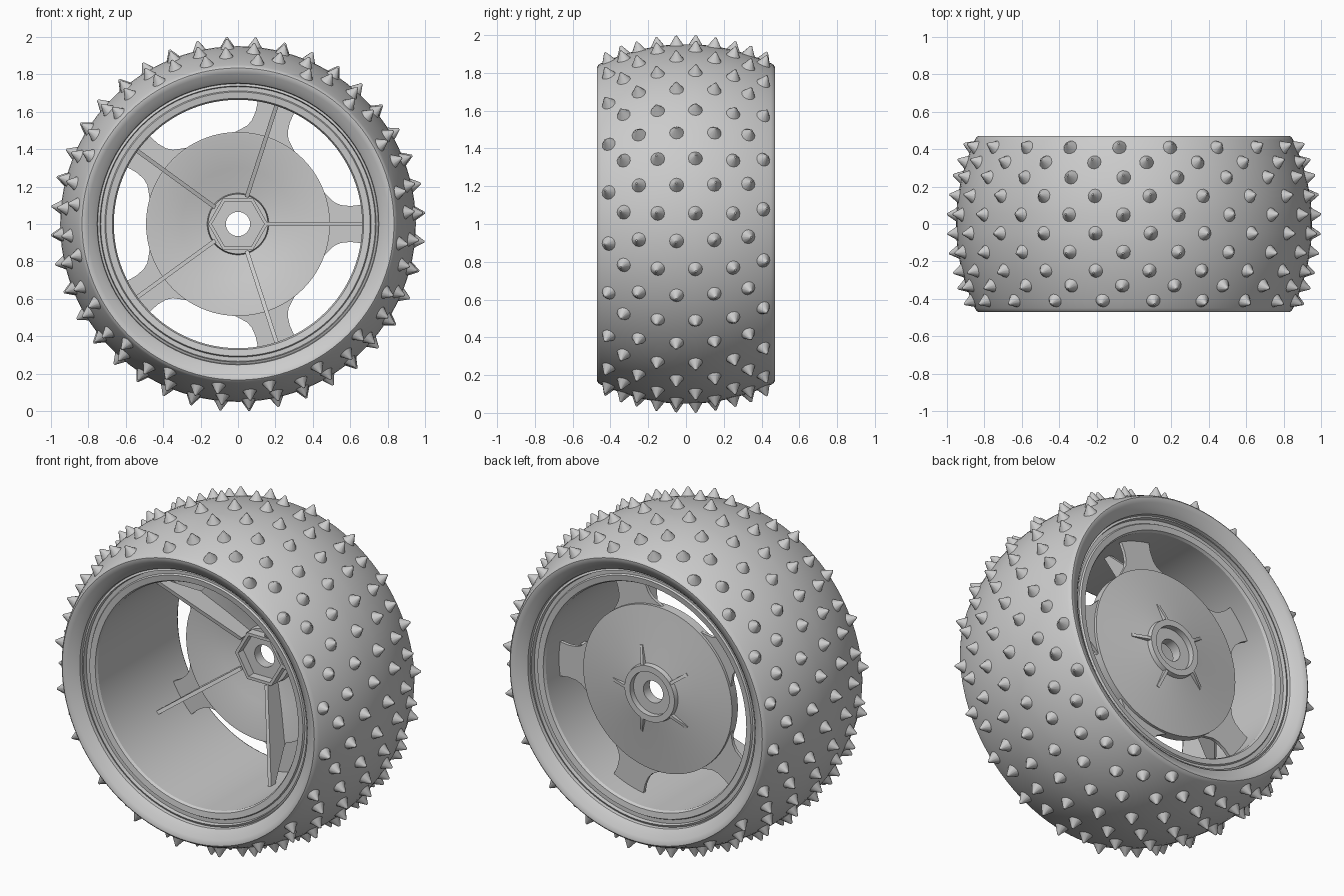
import bpy, bmesh
from math import sin, cos, pi, tau
from mathutils import Matrix, Vector

cube = bpy.data.objects.get("Cube")
if cube:
    bpy.data.objects.remove(cube)

grey = bpy.data.materials.new("plain_grey")
grey.use_nodes = True
colour = (0.6, 0.6, 0.6, 1)
grey.diffuse_color = colour
grey.node_tree.nodes["Principled BSDF"].inputs["Base Color"].default_value = colour

SPOKES = [k * tau / 5 for k in range(5)]


def place(r, t, y, a):
    """Radius, sideways offset and depth at angle a around the axle."""
    return Vector((r * cos(a) - t * sin(a), y, 1 + r * sin(a) + t * cos(a)))


def finish(name, bm, smooth=35):
    bmesh.ops.recalc_face_normals(bm, faces=bm.faces)
    mesh = bpy.data.meshes.new(name)
    bm.to_mesh(mesh)
    bm.free()
    mesh.materials.append(grey)
    obj = bpy.data.objects.new(name, mesh)
    bpy.context.collection.objects.link(obj)
    if smooth:
        bpy.ops.object.select_all(action='DESELECT')
        obj.select_set(True)
        bpy.context.view_layer.objects.active = obj
        bpy.ops.object.shade_smooth_by_angle(angle=smooth * pi / 180)


def lathe(name, profile, steps=96, smooth=35):
    """Revolve a closed (radius, depth) profile around the axle."""
    bm = bmesh.new()
    rings = [[bm.verts.new(place(r, 0, y, tau * i / steps)) for r, y in profile]
             for i in range(steps)]
    n = len(profile)
    for i in range(steps):
        a, b = rings[i], rings[(i + 1) % steps]
        for j in range(n):
            k = (j + 1) % n
            bm.faces.new((a[j], a[k], b[k], b[j]))
    finish(name, bm, smooth)


def five_plates(name, outline, low, high, upright):
    """Extrude an outline and repeat it at the five spoke angles."""
    bm = bmesh.new()
    for a in SPOKES:
        layers = []
        for d in (low, high):
            layers.append([bm.verts.new(place(r, d, s, a) if upright else place(r, s, d, a))
                           for r, s in outline])
        bm.faces.new(layers[0])
        bm.faces.new(layers[1][::-1])
        n = len(outline)
        for j in range(n):
            k = (j + 1) % n
            bm.faces.new((layers[0][j], layers[0][k], layers[1][k], layers[1][j]))
    finish(name, bm, 30)


def tread_radius(y):
    return 0.952 - 0.5 * y * y


def mirrored(profile):
    """Close a half profile by repeating it at negative depth."""
    return profile + [(r, -y) for r, y in reversed(profile)]


# Tyre: crowned tread, rounded shoulders, shallow sidewalls sloping in to the bead
side_wall = [(0.74, 0.34), (0.75, 0.40), (0.753, 0.42), (0.765, 0.432), (0.785, 0.446),
             (0.805, 0.46), (0.822, 0.469), (0.834, 0.47), (0.843, 0.463)]
crown = [(tread_radius(i * 0.05), i * 0.05) for i in range(9, 0, -1)]
lathe("tyre", mirrored(side_wall + crown))

# Spikes: ten staggered rows standing square to the tread
bm = bmesh.new()
count = 20
rows = [(-0.41, 0.12), (-0.33, -0.07), (-0.25, 0.09), (-0.15, -0.06), (-0.05, 0.095),
        (0.05, -0.06), (0.15, 0.09), (0.25, -0.06), (0.33, 0.075), (0.41, -0.09)]
for y, phase in rows:
    for i in range(count):
        a = pi / 2 - phase - tau * i / count
        normal = Vector((cos(a), y, sin(a))).normalized()
        turn = normal.to_track_quat('Z', 'Y').to_matrix().to_4x4()
        base = place(tread_radius(y), 0, y, a) + normal * 0.02
        bmesh.ops.create_cone(bm, cap_ends=True, segments=12, radius1=0.043, radius2=0.005,
                              depth=0.06, matrix=Matrix.Translation(base) @ turn)
finish("tread_spikes", bm, 40)

# Rim: stepped flanges on a straight barrel
lathe("rim", mirrored([(0.70, 0.33), (0.75, 0.37), (0.752, 0.40), (0.738, 0.407), (0.734, 0.385),
                       (0.712, 0.385), (0.706, 0.395), (0.672, 0.39), (0.664, 0.375)]), smooth=25)

# Dished centre with a deep edge, a recessed rear collar and an axle hole
lathe("hub_disc", [(0.065, 0.25), (0.065, 0.31), (0.13, 0.31), (0.13, 0.345), (0.165, 0.345),
                   (0.17, 0.318), (0.30, 0.296), (0.492, 0.268), (0.492, 0.212), (0.48, 0.212),
                   (0.30, 0.262), (0.165, 0.29), (0.16, 0.25)], steps=72, smooth=25)

# Hexagonal drive socket
lathe("hex_socket", [(0.14, 0.20), (0.16, 0.20), (0.16, 0.27), (0.14, 0.27)], 6, 0)

# Spoke tabs: flared where they meet the disc
side = [(0.44, 0.178), (0.46, 0.17), (0.485, 0.145), (0.515, 0.116), (0.55, 0.101),
        (0.60, 0.096), (0.675, 0.104)]
five_plates("spoke_tabs", side + [(r, -t) for r, t in reversed(side)], 0.232, 0.252, False)

# Ribs in front, tapering to the barrel, and small gussets behind
five_plates("front_ribs", [(0.15, 0.20), (0.68, 0.0), (0.68, 0.03), (0.487, 0.218), (0.15, 0.295)],
            -0.011, 0.011, True)
five_plates("rear_gussets", [(0.155, 0.29), (0.155, 0.342), (0.18, 0.339), (0.27, 0.305), (0.27, 0.29)],
            -0.009, 0.009, True)
